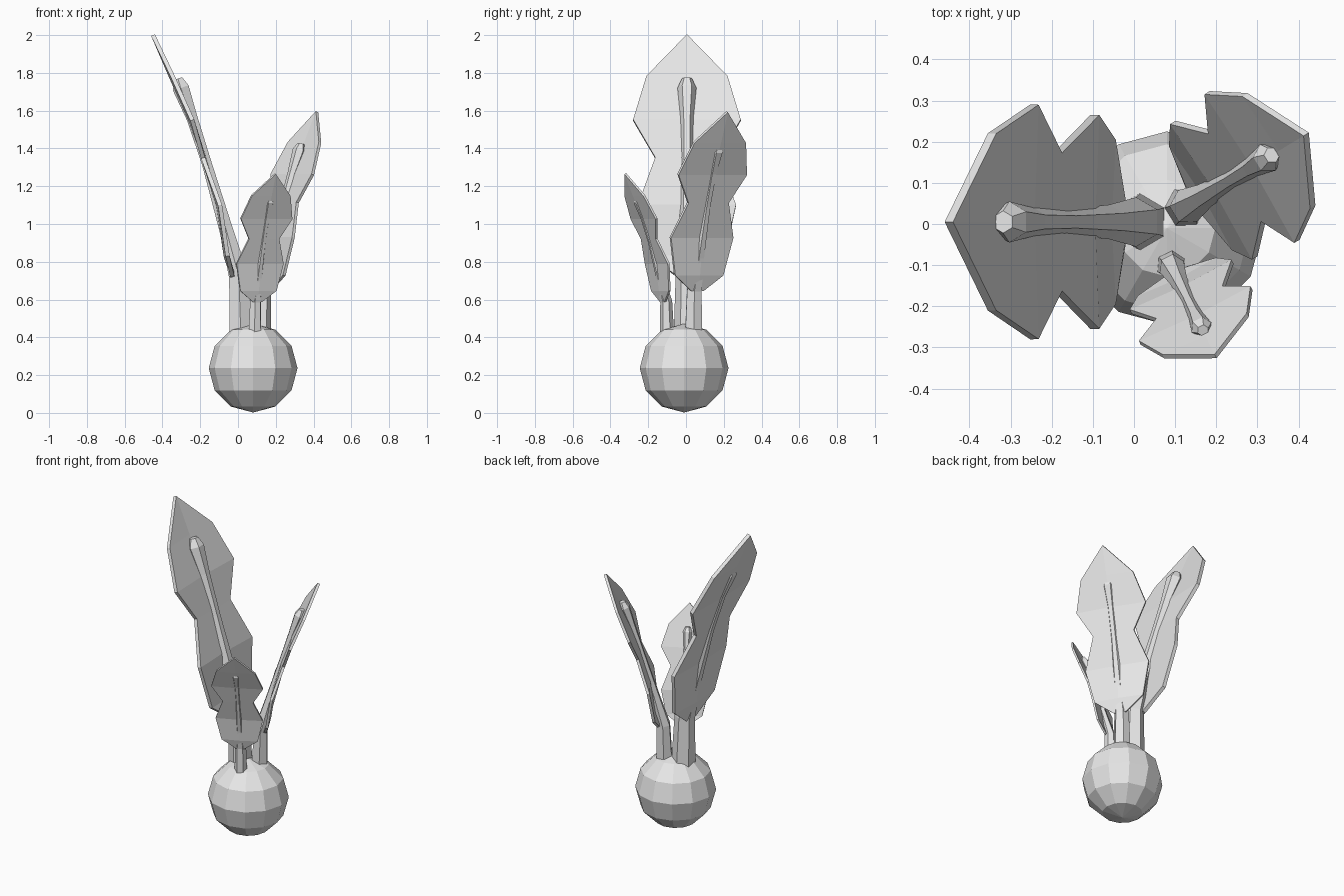
import bpy, bmesh, math
from mathutils import Vector, Matrix

old = bpy.data.objects.get("Cube")
if old:
    bpy.data.objects.remove(old, do_unlink=True)

grey = bpy.data.materials.new("light_grey")
grey.use_nodes = True
grey.diffuse_color = (0.8, 0.8, 0.8, 1)
grey.node_tree.nodes["Principled BSDF"].inputs["Base Color"].default_value = (0.8, 0.8, 0.8, 1)


def add_object(name, bm):
    bmesh.ops.recalc_face_normals(bm, faces=bm.faces)
    mesh = bpy.data.meshes.new(name)
    bm.to_mesh(mesh)
    bm.free()
    mesh.materials.append(grey)
    obj = bpy.data.objects.new(name, mesh)
    bpy.context.collection.objects.link(obj)
    return obj


# Leaf outline: outward lean, height above the stem base, half width
LEAF_ROWS = [(0.045, 0.28, 0.05), (0.07, 0.39, 0.20), (0.11, 0.66, 0.26),
             (0.20, 0.91, 0.168), (0.257, 1.11, 0.285), (0.36, 1.34, 0.215)]
LEAF_TIP = (0.465, 1.56)

# Stem path: outward lean, height above the stem base, radius
STEM_PATH = [(0, -0.03, 0.07), (0.01, 0.28, 0.06), (0.075, 0.52, 0.042),
             (0.18, 0.88, 0.03), (0.258, 1.12, 0.034), (0.318, 1.28, 0.05),
             (0.333, 1.33, 0.027)]


def make_blade(name, place):
    bm = bmesh.new()
    rows = []
    for lean, height, half in LEAF_ROWS:
        fold = 0.01 if half > 0.18 else -0.005
        rows.append([bm.verts.new((lean + (fold if side == 0 else 0), side * half, height))
                     for side in (-1, 0, 1)])
    tip = bm.verts.new((LEAF_TIP[0], 0, LEAF_TIP[1]))
    for low, high in zip(rows, rows[1:]):
        for i in range(2):
            bm.faces.new((low[i], low[i + 1], high[i + 1], high[i]))
    for i in range(2):
        bm.faces.new((rows[-1][i], rows[-1][i + 1], tip))
    bm.transform(place)
    blade = add_object(name, bm)
    thick = blade.modifiers.new("thickness", "SOLIDIFY")
    thick.thickness = 0.022 * place.to_scale().x
    thick.offset = 0


def make_stem(name, place):
    bm = bmesh.new()
    points = [Vector((lean, 0, height)) for lean, height, r in STEM_PATH]
    rings = []
    for i, point in enumerate(points):
        along = points[min(i + 1, len(points) - 1)] - points[max(i - 1, 0)]
        across = Vector((0, 1, 0))
        out = across.cross(along.normalized())
        r = STEM_PATH[i][2]
        rings.append([bm.verts.new(point + r * (math.cos(k * math.pi / 3) * across
                                                + math.sin(k * math.pi / 3) * out))
                      for k in range(6)])
    for low, high in zip(rings, rings[1:]):
        for k in range(6):
            n = (k + 1) % 6
            bm.faces.new((low[k], low[n], high[n], high[k]))
    bm.faces.new(rings[0])
    bm.faces.new(rings[-1])
    bm.transform(place)
    add_object(name, bm)


# Bulb
bm = bmesh.new()
bmesh.ops.create_uvsphere(bm, u_segments=12, v_segments=6, radius=0.235,
                          matrix=Matrix.Translation((0.08, -0.01, 0.237)))
add_object("bulb", bm)

# Three leaves of the same shape: base position, lean direction, size
for label, base, lean, size in (("large", (0.015, 0.005), (-1, 0), 1),
                                ("medium", (0.124, 0.04), (0.86, 0.52), 0.74),
                                ("small", (0.09, -0.10), (0.44, -0.9), 0.53)):
    place = (Matrix.Translation((base[0], base[1], 0.44))
             @ Matrix.Rotation(math.atan2(lean[1], lean[0]), 4, "Z")
             @ Matrix.Scale(size, 4))
    make_blade(label + "_leaf_blade", place)
    make_stem(label + "_leaf_stem", place)
